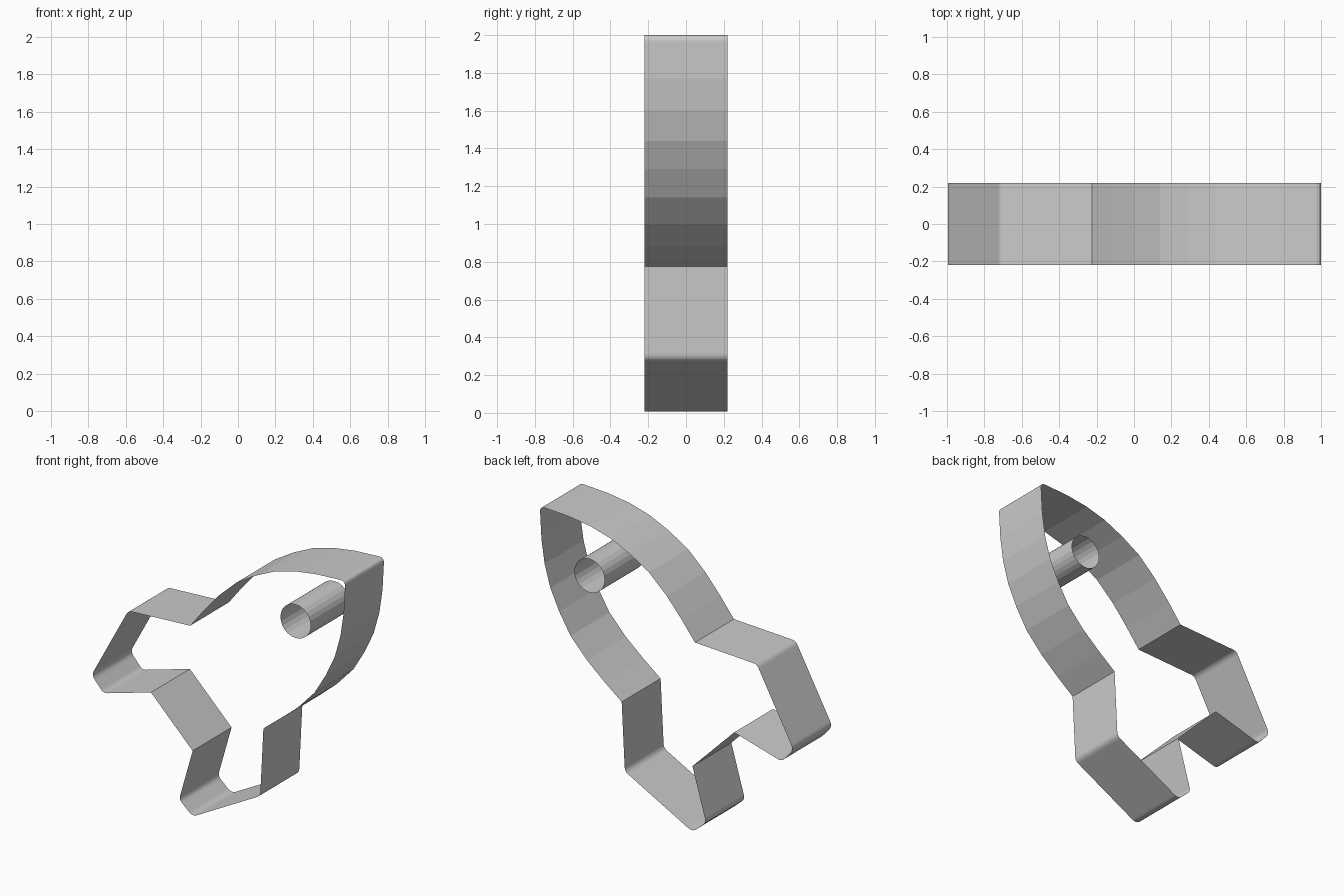
import bpy, bmesh, math
from mathutils import Vector

if "Cube" in bpy.data.objects:
    bpy.data.objects.remove(bpy.data.objects["Cube"])

DEPTH = 0.22  # half length along y


def round_corner(a, p, b, r, n=5):
    """Replace corner p between a and b by a small smooth curve."""
    if r == 0:
        return [p]
    s = p + (a - p).normalized() * r
    e = p + (b - p).normalized() * r
    return [s * (1 - t) ** 2 + p * 2 * t * (1 - t) + e * t * t
            for t in (i / n for i in range(n + 1))]


def wall(name, loop):
    """Thin open band following a closed x-z loop, swept along y."""
    bm = bmesh.new()
    front = [bm.verts.new((p.x, -DEPTH, p.y)) for p in loop]
    back = [bm.verts.new((p.x, DEPTH, p.y)) for p in loop]
    n = len(loop)
    for i in range(n):
        j = (i + 1) % n
        bm.faces.new((front[i], front[j], back[j], back[i]))
    mesh = bpy.data.meshes.new(name)
    bm.to_mesh(mesh)
    bm.free()
    obj = bpy.data.objects.new(name, mesh)
    bpy.context.collection.objects.link(obj)
    return obj


# Lower-right half of the rocket outline, tail to nose: x, z, corner size
half = [
    (-0.205, 0.465, 0),       # inner tail corner
    (-0.312, 0.09, 0.03),     # fin tip, inner
    (-0.205, -0.005, 0.04),   # fin tip, outer
    (0.33, 0.285, 0.03),      # fin shoulder
    (0.355, 0.775, 0),        # fin meets body
    (0.49, 0.88, 0), (0.63, 1.0, 0), (0.76, 1.14, 0), (0.85, 1.29, 0),
    (0.92, 1.44, 0), (0.965, 1.60, 0), (0.99, 1.77, 0),
]
nose = [(1.003, 2.003, 0.04)]

# Mirror the half across the diagonal axis x = z - 1
corners = half + nose + [(z - 1, x + 1, r) for x, z, r in reversed(half)]
pts = [Vector((x, z)) for x, z, r in corners]
outline = []
for i, p in enumerate(pts):
    outline += round_corner(pts[i - 1], p, pts[(i + 1) % len(pts)], corners[i][2])
wall("rocket_outline", outline)

# Round window tube, open at both ends
SIDES = 24
ring = [Vector((0.61 + 0.12 * math.cos(a), 1.61 + 0.12 * math.sin(a)))
        for a in (-2 * math.pi * i / SIDES for i in range(SIDES))]
wall("window_tube", ring)
